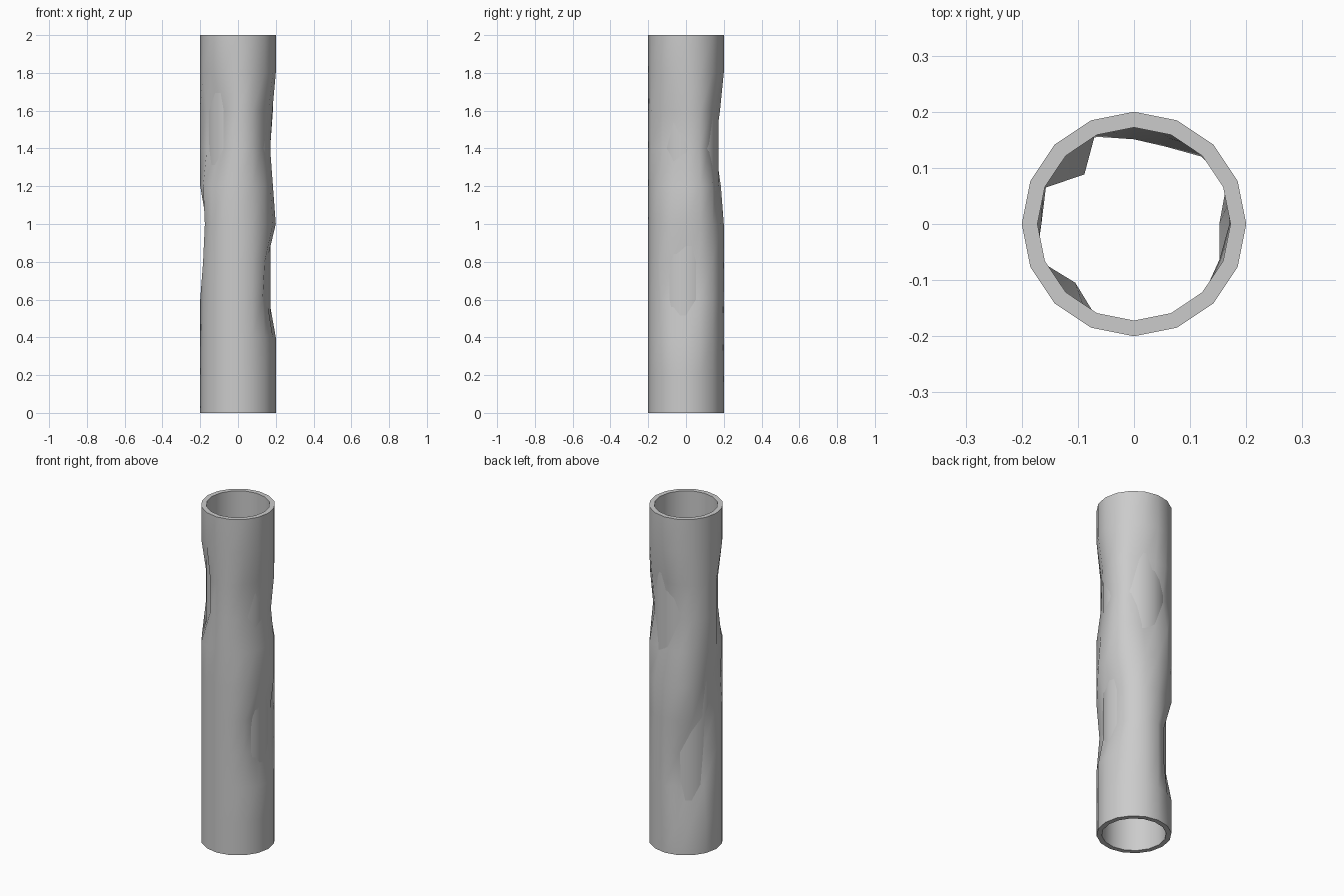
import bpy, bmesh, math

if "Cube" in bpy.data.objects:
    bpy.data.objects.remove(bpy.data.objects["Cube"])

SIDES, RINGS, STEP = 16, 11, 0.2
R_OUT, R_IN = 0.2, 0.172

# dents in the outer skin: side index -> {ring index: radius}
DENTS = {
    0: {3: .152, 4: .152, 6: .185, 7: .170, 8: .182},
    1: {3: .178, 4: .178, 7: .182},
    2: {7: .170, 8: .187},
    3: {6: .168, 7: .149, 8: .165},
    4: {6: .174, 7: .151, 8: .180},
    5: {2: .180, 3: .178, 7: .168, 8: .190},
    6: {2: .150, 3: .125},
    7: {2: .180, 3: .172, 4: .170, 5: .175},
    8: {4: .182, 5: .165},
    9: {5: .190, 7: .178, 8: .178},
    10: {7: .150, 8: .148},
    11: {7: .178, 8: .178},
    14: {3: .185, 7: .176, 8: .176},
    15: {3: .165, 4: .165, 6: .185, 7: .165, 8: .175},
}

bm = bmesh.new()


def ring(z, radius_of):
    verts = []
    for k in range(SIDES):
        a = 2 * math.pi * k / SIDES
        r = radius_of(k)
        verts.append(bm.verts.new((r * math.cos(a), r * math.sin(a), z)))
    return verts


def bridge(a, b):
    for k in range(SIDES):
        n = (k + 1) % SIDES
        bm.faces.new((a[k], a[n], b[n], b[k]))


# dented outer skin
outer = [ring(j * STEP, lambda k: DENTS.get(k, {}).get(j, R_OUT)) for j in range(RINGS)]
for low, high in zip(outer, outer[1:]):
    bridge(low, high)

# straight bore and the two end rims
top_in = ring((RINGS - 1) * STEP, lambda k: R_IN)
bottom_in = ring(0, lambda k: R_IN)
bridge(outer[-1], top_in)
bridge(top_in, bottom_in)
bridge(bottom_in, outer[0])

mesh = bpy.data.meshes.new("dented_pipe")
bm.to_mesh(mesh)
bm.free()
pipe = bpy.data.objects.new("dented_pipe", mesh)
bpy.context.collection.objects.link(pipe)

# smooth walls, crisp rims
bpy.context.view_layer.objects.active = pipe
pipe.select_set(True)
bpy.ops.object.shade_smooth_by_angle(angle=math.radians(50))
